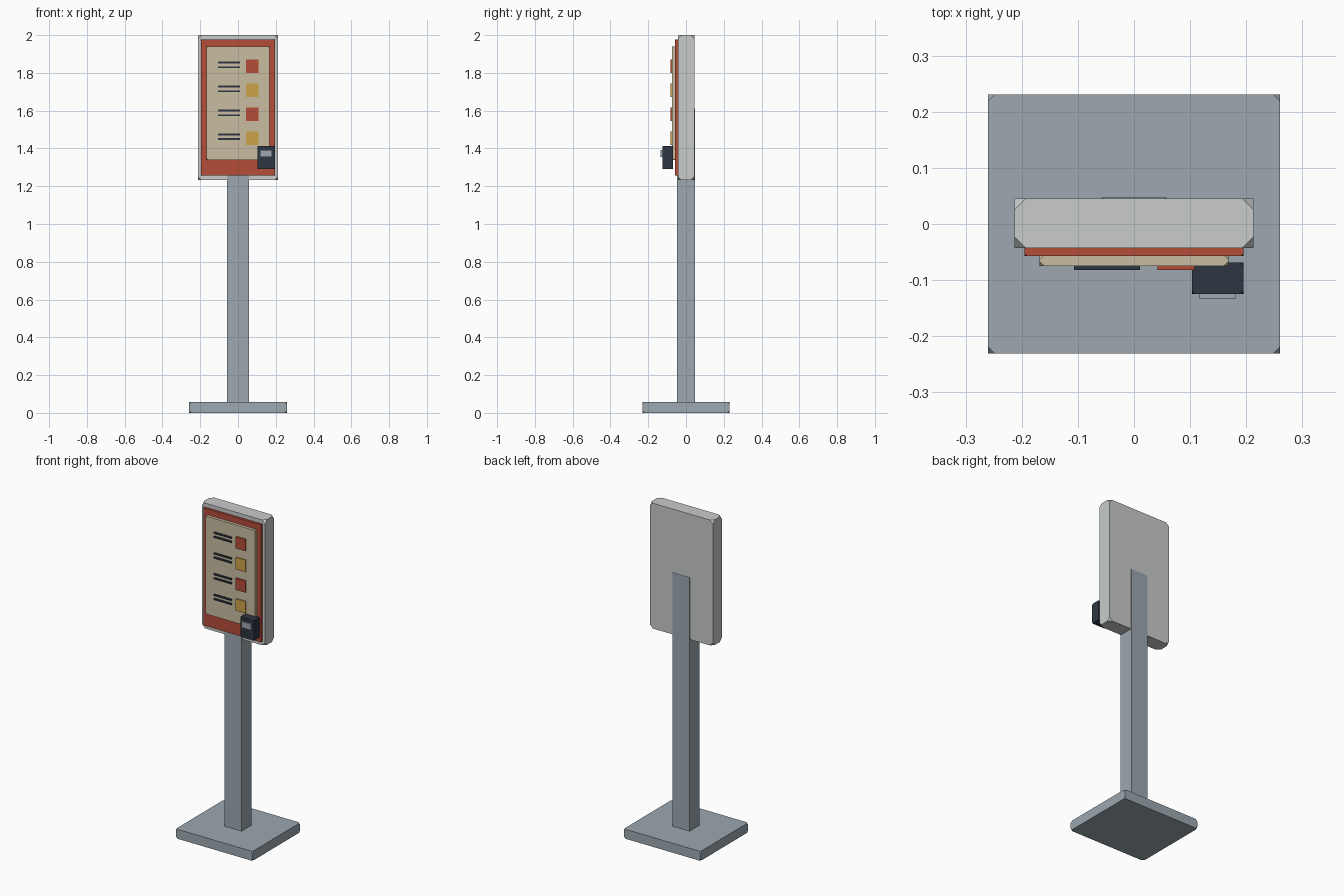
import bpy, bmesh

if "Cube" in bpy.data.objects:
    bpy.data.objects.remove(bpy.data.objects["Cube"])


def lin(c):
    c /= 255
    return c / 12.92 if c <= 0.04045 else ((c + 0.055) / 1.055) ** 2.4


def material(name, rgb):
    m = bpy.data.materials.new(name)
    m.diffuse_color = (*[lin(c) for c in rgb], 1)
    m.use_nodes = True
    m.node_tree.nodes["Principled BSDF"].inputs["Base Color"].default_value = m.diffuse_color
    return m


STEEL = material("steel_grey", (156, 168, 176))
SHELL = material("light_grey", (200, 204, 203))
RED = material("brick_red", (180, 77, 57))
CREAM = material("cream", (202, 190, 162))
DARK = material("dark_navy", (45, 54, 66))
GOLD = material("mustard", (206, 163, 74))


def box(name, x, y, z, mat, clip=0.0):
    """Box from (min, max) ranges, with its eight corners clipped."""
    bm = bmesh.new()
    bmesh.ops.create_cube(bm, size=1)
    for v in bm.verts:
        for i, (lo, hi) in enumerate((x, y, z)):
            v.co[i] = hi if v.co[i] > 0 else lo
    if clip:
        bmesh.ops.bevel(bm, geom=bm.verts[:], offset=clip, segments=1,
                        profile=0.5, affect='VERTICES')
    me = bpy.data.meshes.new(name)
    bm.to_mesh(me)
    bm.free()
    me.materials.append(mat)
    ob = bpy.data.objects.new(name, me)
    bpy.context.collection.objects.link(ob)
    return ob


# Stand
box("base_plate", (-0.26, 0.26), (-0.231, 0.231), (0, 0.058), STEEL, 0.012)
box("post", (-0.058, 0.058), (-0.047, 0.047), (0.05, 1.612), STEEL, 0.003)

# Display housing, screen and menu page
box("housing", (-0.213, 0.213), (-0.043, 0.045), (1.232, 2.0), SHELL, 0.02)
box("screen", (-0.195, 0.195), (-0.057, -0.04), (1.256, 1.976), RED, 0.005)
box("menu_page", (-0.168, 0.168), (-0.075, -0.055), (1.34, 1.94), CREAM, 0.008)

# Menu rows: two text bars and a picture tile each
for i in range(4):
    zc = 1.836 - i * 0.127
    for j, dz in enumerate((0.019, -0.006)):
        box(f"text_bar_{i}_{j}", (-0.107, 0.011), (-0.082, -0.074),
            (zc + dz - 0.005, zc + dz + 0.005), DARK)
    box(f"picture_tile_{i}", (0.042, 0.108), (-0.082, -0.074),
        (zc - 0.036, zc + 0.036), GOLD if i % 2 else RED)

# Card reader
box("card_reader", (0.103, 0.195), (-0.125, -0.069), (1.291, 1.414), DARK, 0.006)
box("reader_display", (0.117, 0.181), (-0.134, -0.125), (1.355, 1.392), STEEL)
